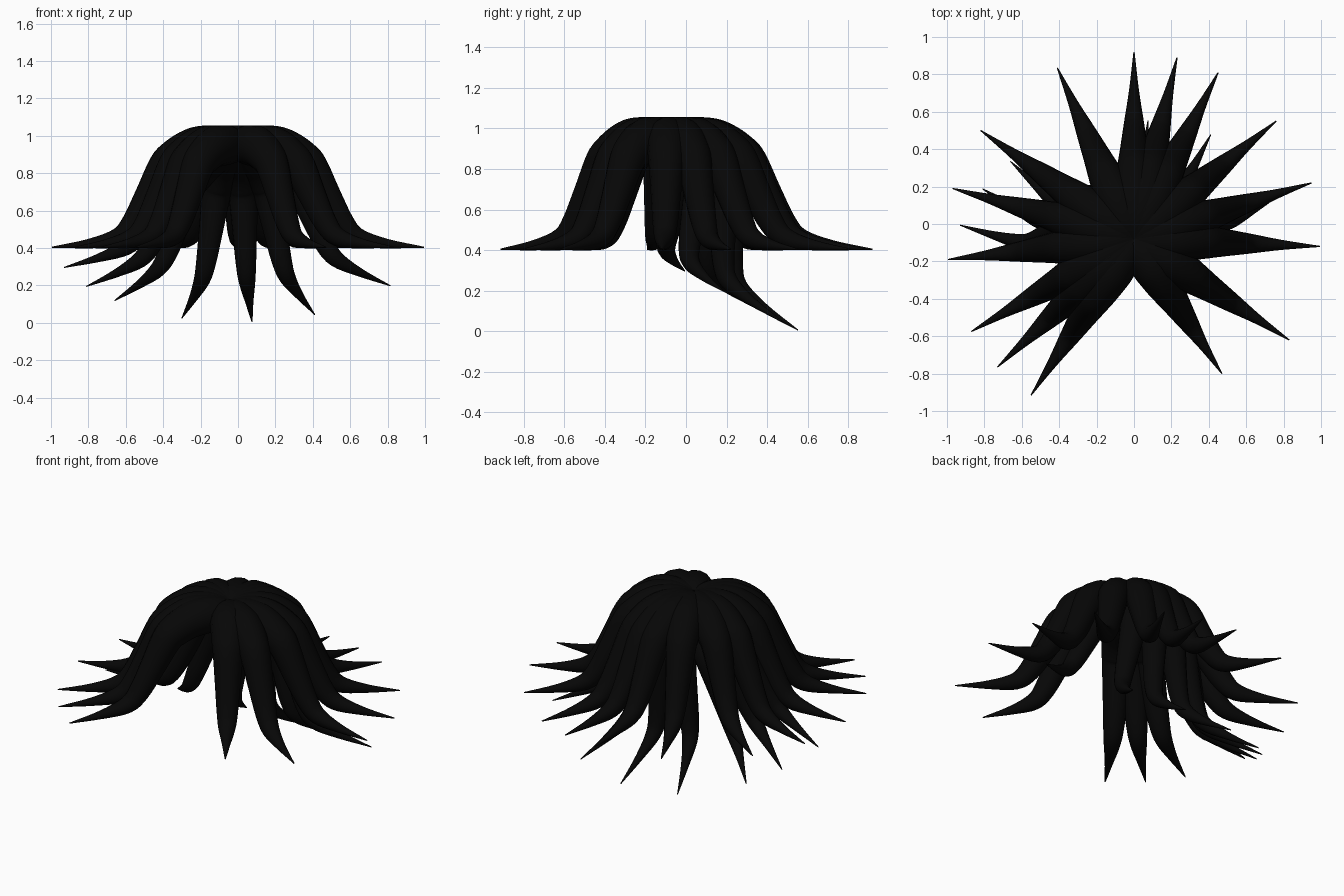
import bpy
import bmesh
from math import atan2, cos, sin, hypot, pi, radians
from mathutils import Matrix, Vector

cube = bpy.data.objects.get("Cube")
if cube:
    bpy.data.objects.remove(cube, do_unlink=True)

# Near-black hair material
BLACK = (0.002, 0.002, 0.002, 1)
hair = bpy.data.materials.new("black_hair")
hair.use_nodes = True
hair.diffuse_color = BLACK
bsdf = hair.node_tree.nodes["Principled BSDF"]
bsdf.inputs["Base Color"].default_value = BLACK
bsdf.inputs["Roughness"].default_value = 0.7

CROWN = Vector((0, -0.08, 0.95))
SIDES = 14
STEPS = 4

# One lock: distance from crown, height relative to crown, radius
LOCK = [Vector(p) for p in (
    (0.0, -0.01, 0.08), (0.1, 0.0, 0.105), (0.2, -0.005, 0.11),
    (0.27, -0.025, 0.105), (0.343, -0.066, 0.097), (0.395, -0.115, 0.089),
    (0.48, -0.27, 0.075), (0.567, -0.42, 0.062), (0.645, -0.492, 0.05),
    (0.8, -0.526, 0.026), (1.0, -0.546, 0.003))]


def smooth_path(points):
    """Pass a smooth curve through the points."""
    ends = [points[0] * 2 - points[1]] + points + [points[-1] * 2 - points[-2]]
    path = []
    for a, b, c, d in zip(ends, ends[1:], ends[2:], ends[3:]):
        for i in range(STEPS):
            t = i / STEPS
            path.append(b + (c - a) * (t / 2)
                        + (a * 2 - b * 5 + c * 4 - d) * (t * t / 2)
                        + (b * 3 - a - c * 3 + d) * (t ** 3 / 2))
    return path + [points[-1]]


PATH = smooth_path(LOCK)


def make_lock(name, angle, length=1.0, slim=1.0, tilt=0.0):
    """Sweep a tapered round lock outward from the crown."""
    bm = bmesh.new()
    rings = []
    for i, (dist, height, radius) in enumerate(PATH):
        before, after = PATH[max(i - 1, 0)], PATH[min(i + 1, len(PATH) - 1)]
        along = Vector((after[0] - before[0], 0, after[1] - before[1])).normalized()
        up = Vector((-along.z, 0, along.x))
        side = Vector((0, 1, 0))
        centre = Vector((dist * length, 0, height))
        ring = []
        for k in range(SIDES):
            a = 2 * pi * k / SIDES
            ring.append(bm.verts.new(
                centre + (side * cos(a) + up * sin(a)) * radius * slim))
        rings.append(ring)
    for near, far in zip(rings, rings[1:]):
        for k in range(SIDES):
            n = (k + 1) % SIDES
            bm.faces.new((near[k], near[n], far[n], far[k]))
    bm.faces.new(rings[0])
    bm.faces.new(rings[-1])
    bmesh.ops.recalc_face_normals(bm, faces=bm.faces)
    bm.transform(Matrix.Translation(CROWN) @ Matrix.Rotation(-tilt, 4, "X")
                 @ Matrix.Rotation(angle, 4, "Z"))
    for face in bm.faces:
        face.smooth = len(face.verts) == 4
    mesh = bpy.data.meshes.new(name)
    bm.to_mesh(mesh)
    bm.free()
    mesh.materials.append(hair)
    bpy.context.collection.objects.link(bpy.data.objects.new(name, mesh))


# Upper layer: locks fanned all round, given by where their tips end
UPPER_TIPS = [(0, 0.92), (0.23, 0.89), (0.45, 0.81), (0.76, 0.55),
              (0.95, 0.22), (0.995, -0.12), (0.83, -0.62), (0.47, -0.8),
              (-0.55, -0.915), (-0.73, -0.765), (-0.87, -0.575),
              (-0.995, -0.19), (-0.97, 0.19), (-0.82, 0.5), (-0.41, 0.835)]
for i, (x, y) in enumerate(UPPER_TIPS):
    dx, dy = x - CROWN.x, y - CROWN.y
    make_lock(f"upper_lock_{i + 1}", atan2(dy, dx), hypot(dx, dy))

# Lower layer: slimmer copies of the lock tipped down at the back of the head
LOWER_SIDE = [-0.93, -0.81, -0.66, -0.3, 0.075, 0.41, 0.815]
for i, x in enumerate(LOWER_SIDE):
    make_lock(f"lower_lock_{i + 1}", atan2((1 - x * x) ** 0.5, x),
              slim=0.88, tilt=radians(27.5))
